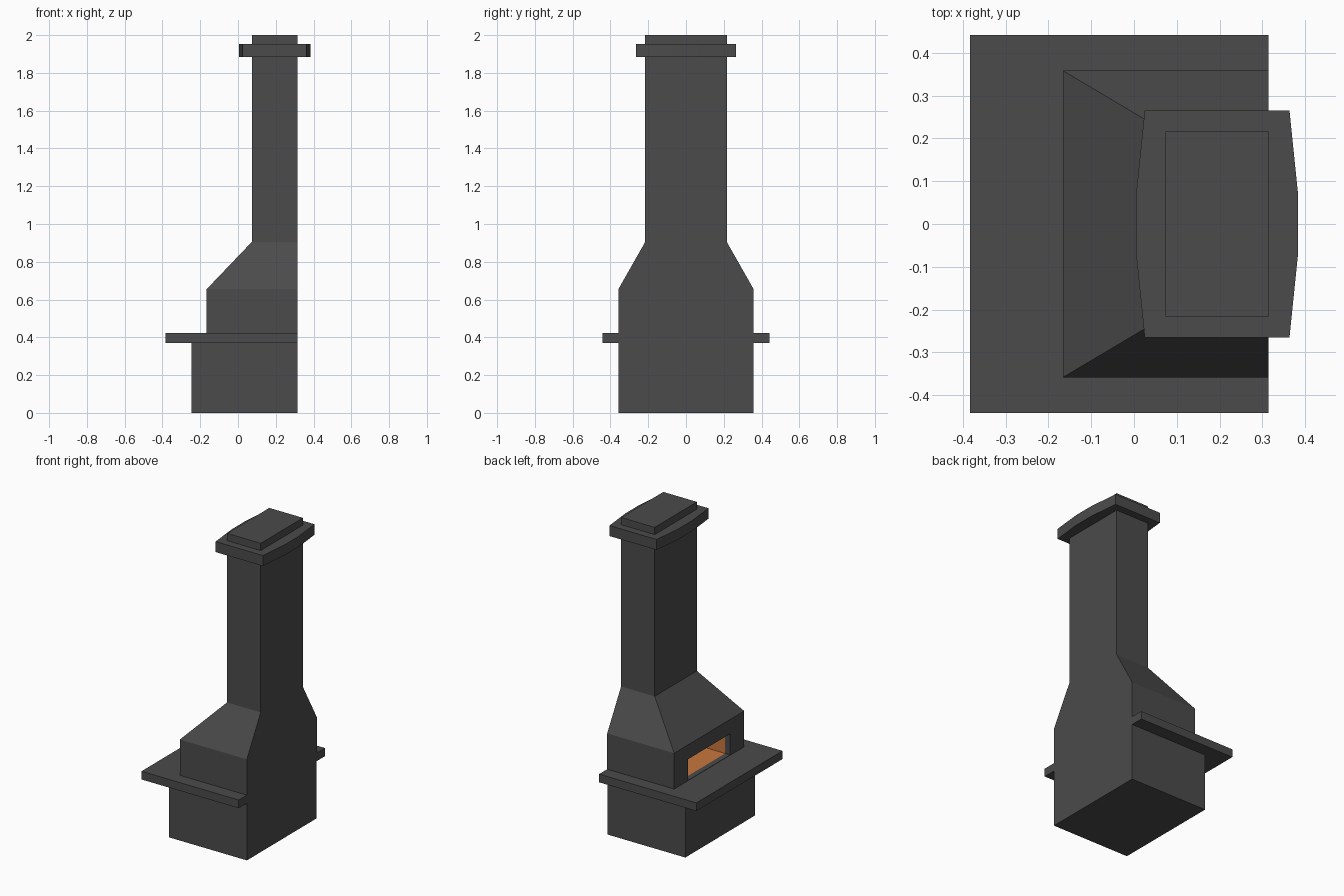
import bpy, bmesh

if "Cube" in bpy.data.objects:
    bpy.data.objects.remove(bpy.data.objects["Cube"])


def material(name, rgb):
    m = bpy.data.materials.new(name)
    m.diffuse_color = (*rgb, 1.0)
    m.use_nodes = True
    m.node_tree.nodes["Principled BSDF"].inputs["Base Color"].default_value = m.diffuse_color
    return m


stone = material("dark stone", (0.07, 0.07, 0.07))
firebrick = material("orange firebrick", (0.58, 0.185, 0.048))


def finish(name, bm):
    bmesh.ops.recalc_face_normals(bm, faces=bm.faces[:])
    me = bpy.data.meshes.new(name)
    bm.to_mesh(me)
    bm.free()
    me.materials.append(stone)
    me.materials.append(firebrick)
    ob = bpy.data.objects.new(name, me)
    bpy.context.collection.objects.link(ob)
    return ob


def prism(name, outline, z0, z1):
    """Extrude a flat xy outline between two heights."""
    bm = bmesh.new()
    low = [bm.verts.new((x, y, z0)) for x, y in outline]
    high = [bm.verts.new((x, y, z1)) for x, y in outline]
    n = len(outline)
    bm.faces.new(low)
    bm.faces.new(high)
    for i in range(n):
        j = (i + 1) % n
        bm.faces.new((low[i], low[j], high[j], high[i]))
    return finish(name, bm)


def rect(x0, x1, w):
    return [(x0, -w), (x1, -w), (x1, w), (x0, w)]


BACK = 0.314  # flush wall side

# base block and the overhanging hearth slab
prism("base", rect(-0.245, BACK, 0.357), 0.0, 0.37)
prism("hearth_slab", rect(-0.383, BACK, 0.441), 0.37, 0.423)

# firebox, sloped hood and chimney lofted as one body
bm = bmesh.new()
levels = [(0.423, -0.166, 0.358), (0.655, -0.166, 0.358),
          (0.905, 0.073, 0.216), (2.0, 0.073, 0.216)]
rings = [[bm.verts.new((x, y, z)) for x, y in rect(x0, BACK, w)]
         for z, x0, w in levels]
bm.faces.new(rings[0])
bm.faces.new(rings[-1])
for k in range(3):
    for i in range(4):
        j = (i + 1) % 4
        if k == 0 and i == 3:
            continue  # the fire opening goes in this side
        bm.faces.new((rings[k][i], rings[k][j], rings[k + 1][j], rings[k + 1][i]))

# framed opening: stone front and jambs, orange lining behind
loops = [[rings[0][0], rings[0][3], rings[1][3], rings[1][0]]]
for x in (-0.166, -0.13, 0.26):
    loops.append([bm.verts.new((x, y, z)) for y, z in
                  ((-0.215, 0.425), (0.215, 0.425), (0.215, 0.562), (-0.215, 0.562))])
for k in range(3):
    for i in range(4):
        j = (i + 1) % 4
        f = bm.faces.new((loops[k][i], loops[k][j], loops[k + 1][j], loops[k + 1][i]))
        f.material_index = 1 if k == 2 else 0
bm.faces.new(loops[-1]).material_index = 1
finish("firebox_and_chimney", bm)

# chimney collar with gently bowed long sides
bow = [(-0.265, 0.169), (-0.07, 0.189), (0.07, 0.189), (0.265, 0.169)]
cx = 0.194
collar = [(cx + d, y) for y, d in bow] + [(cx - d, y) for y, d in reversed(bow)]
prism("chimney_collar", collar, 1.885, 1.953)
